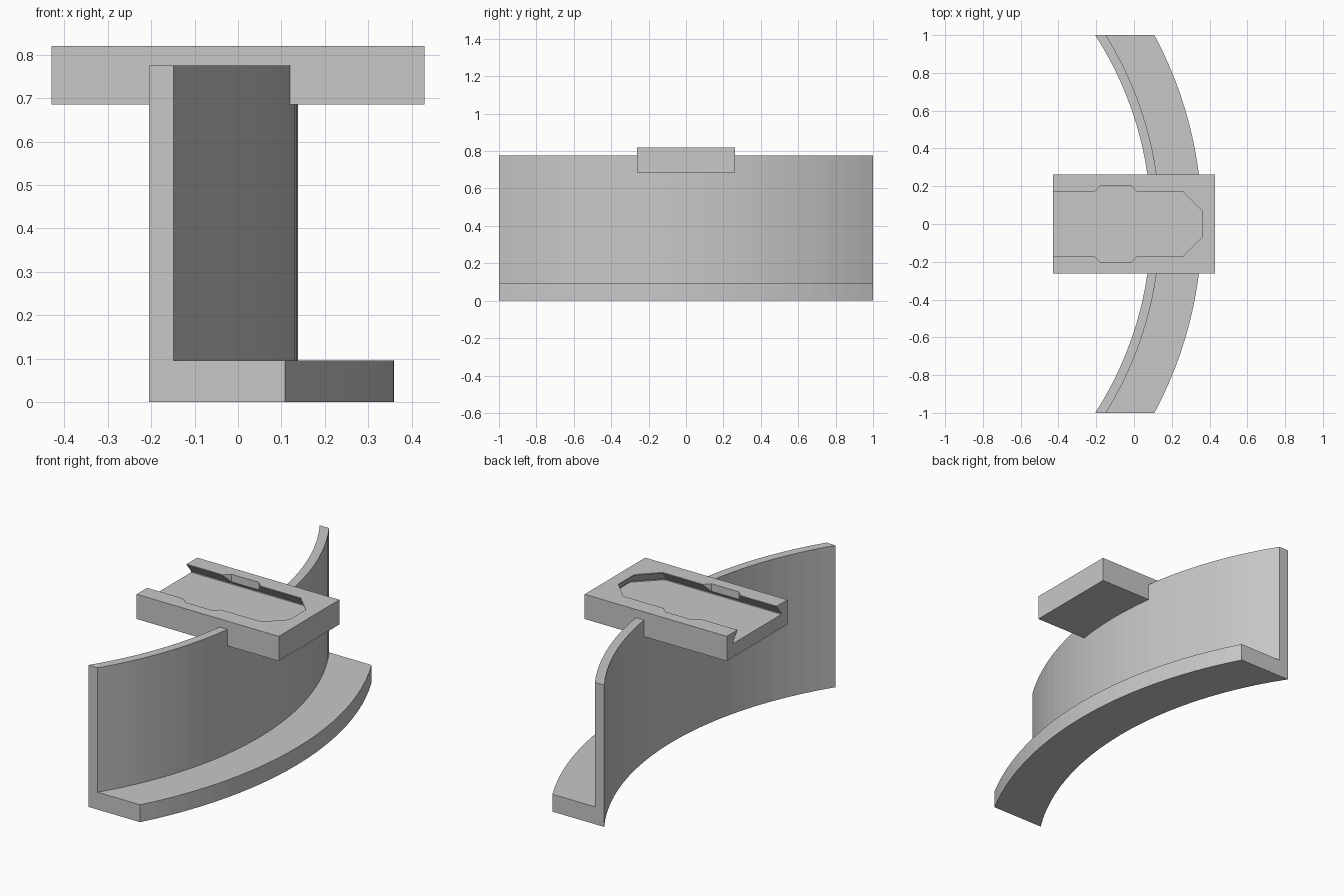
import bpy, bmesh, math

if "Cube" in bpy.data.objects:
    bpy.data.objects.remove(bpy.data.objects["Cube"])

K = math.tan(math.radians(22.5))   # octagon half side / apothem
SEG = 24

mat = bpy.data.materials.new("light_grey")
mat.diffuse_color = (0.58, 0.58, 0.58, 1)
mat.use_nodes = True
mat.node_tree.nodes["Principled BSDF"].inputs["Base Color"].default_value = mat.diffuse_color


def loft(name, rings, closed_ends=True):
    """Skin equal-length rings of points into a closed solid."""
    bm = bmesh.new()
    vr = [[bm.verts.new(p) for p in ring] for ring in rings]
    n = len(vr[0])
    for a, b in zip(vr, vr[1:]):
        for i in range(n):
            j = (i + 1) % n
            bm.faces.new((a[i], a[j], b[j], b[i]))
    bm.faces.new(vr[0])
    bm.faces.new(vr[-1])
    bmesh.ops.recalc_face_normals(bm, faces=bm.faces)
    me = bpy.data.meshes.new(name)
    bm.to_mesh(me)
    bm.free()
    me.materials.append(mat)
    ob = bpy.data.objects.new(name, me)
    bpy.context.collection.objects.link(ob)
    return ob


def boolean(target, tool, operation):
    m = target.modifiers.new(operation.lower(), 'BOOLEAN')
    m.operation = operation
    m.solver = 'EXACT'
    m.object = tool
    bpy.context.view_layer.objects.active = target
    bpy.ops.object.modifier_apply(modifier=m.name)
    bpy.data.objects.remove(tool, do_unlink=True)


# Curved shelf: L section swept along an arc, trimmed flat at y = +-1
CX = -1.75
section = [(1.84, 0), (2.11, 0), (2.11, 0.095), (1.888, 0.095),
           (1.888, 0.775), (1.84, 0.775)]
rings = []
for i in range(SEG + 1):
    t = 2 * i / SEG - 1
    ring = []
    for r, z in section:
        a = t * math.asin(1 / r)
        ring.append((CX + r * math.cos(a), r * math.sin(a), z))
    rings.append(ring)
bracket = loft("curved_bracket", rings)

# Mounting block on top of the wall
W, D = 0.43, 0.262
block = loft("mounting_block", [[(-W, -D, z), (W, -D, z), (W, D, z), (-W, D, z)]
                                for z in (0.685, 0.82)])
boolean(bracket, block, 'UNION')


# Undercut slot, open at the left end with an octagonal right end
def slot_ring(a, z, cx=0.19):
    return [(-0.5, -a, z), (cx + K * a, -a, z), (cx + a, -K * a, z),
            (cx + a, K * a, z), (cx + K * a, a, z), (-0.5, a, z)]


slot = loft("slot_cutter", [slot_ring(a, z) for a, z in
                            ((0.21, 0.76), (0.21, 0.766), (0.17, 0.816), (0.17, 0.84))])
boolean(bracket, slot, 'DIFFERENCE')

# Octagonal entry notch widening the slot
R = 0.2 / math.cos(math.pi / 8)
entry = loft("entry_cutter", [[(-0.097 + R * math.cos(math.pi * (2 * i + 1) / 8),
                                R * math.sin(math.pi * (2 * i + 1) / 8), z)
                               for i in range(8)] for z in (0.77, 0.84)])
boolean(bracket, entry, 'DIFFERENCE')
